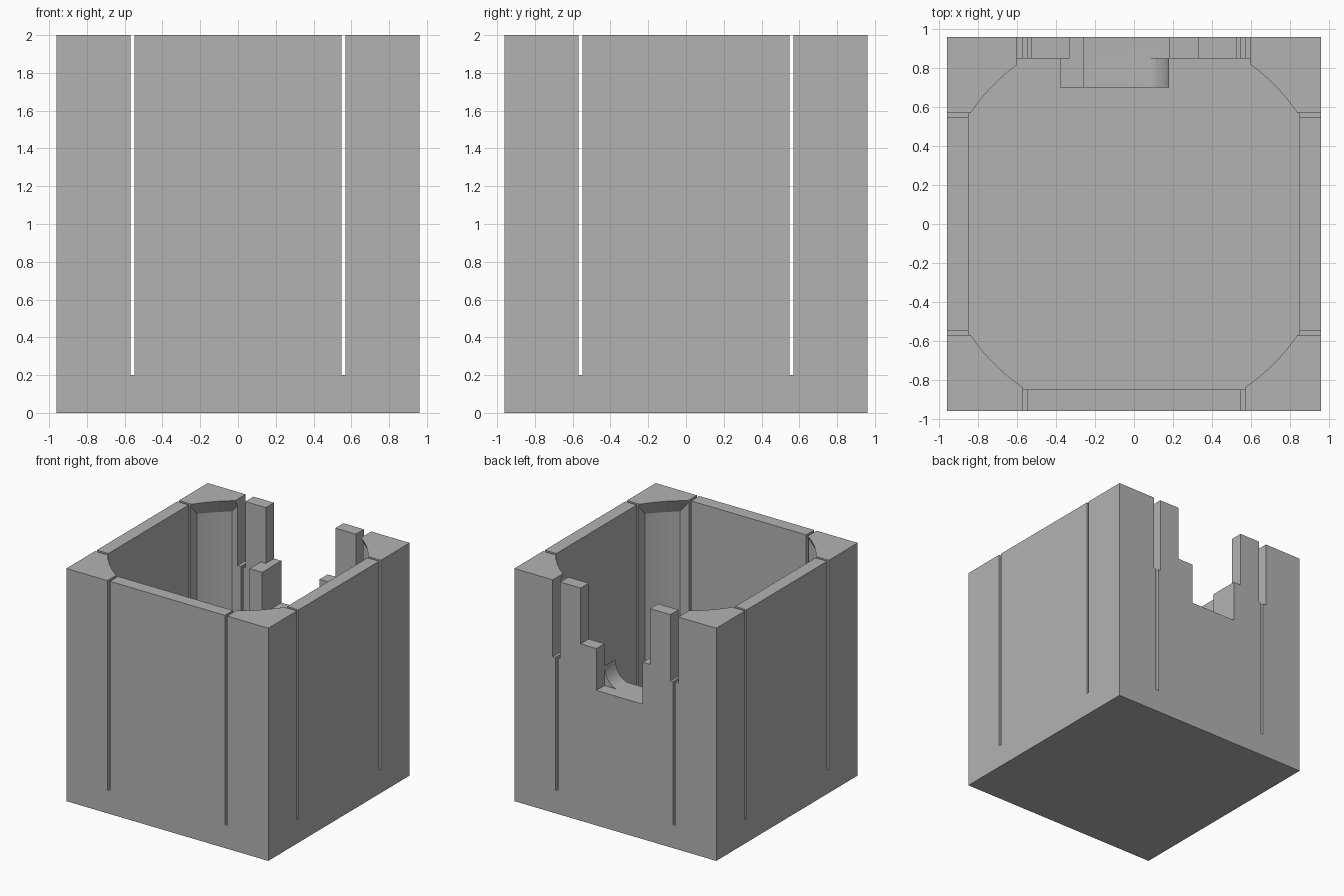
import bpy
import bmesh
import math
from mathutils import Vector

if "Cube" in bpy.data.objects:
    bpy.data.objects.remove(bpy.data.objects["Cube"], do_unlink=True)

HALF, INNER, HEIGHT, FLOOR = 0.96, 0.85, 2.0, 0.11
SLOT_IN, SLOT_OUT, SLOT_BASE = 0.547, 0.569, 0.2

grey = bpy.data.materials.new("matte_grey")
grey.use_nodes = True
grey.diffuse_color = (0.45, 0.45, 0.45, 1)
grey.node_tree.nodes["Principled BSDF"].inputs["Base Color"].default_value = grey.diffuse_color


def finish(name, bm):
    bmesh.ops.recalc_face_normals(bm, faces=bm.faces)
    mesh = bpy.data.meshes.new(name)
    bm.to_mesh(mesh)
    bm.free()
    mesh.materials.append(grey)
    obj = bpy.data.objects.new(name, mesh)
    bpy.context.collection.objects.link(obj)
    return obj


def prism(name, points, y0, y1):
    """Extrude an x-z outline along y."""
    bm = bmesh.new()
    face = bm.faces.new([bm.verts.new((x, y0, z)) for x, z in points])
    moved = bmesh.ops.extrude_face_region(bm, geom=[face])["geom"]
    verts = [v for v in moved if isinstance(v, bmesh.types.BMVert)]
    bmesh.ops.translate(bm, verts=verts, vec=Vector((0, y1 - y0, 0)))
    return finish(name, bm)


def box(name, x0, x1, y0, y1, z0, z1):
    return prism(name, [(x0, z0), (x1, z0), (x1, z1), (x0, z1)], y0, y1)


def lathe(name, profile, steps=128):
    """Stack rings of (radius, z) into a closed solid."""
    bm = bmesh.new()
    rings = [[bm.verts.new((r * math.cos(math.tau * i / steps),
                            r * math.sin(math.tau * i / steps), z))
              for i in range(steps)] for r, z in profile]
    for a, b in zip(rings, rings[1:]):
        for i in range(steps):
            j = (i + 1) % steps
            bm.faces.new((a[i], a[j], b[j], b[i]))
    bm.faces.new(rings[0])
    bm.faces.new(rings[-1])
    return finish(name, bm)


def combine(target, other, operation):
    """Apply a boolean and discard the helper."""
    mod = target.modifiers.new(operation.lower(), "BOOLEAN")
    mod.operation, mod.solver, mod.object = operation, "EXACT", other
    bpy.context.view_layer.objects.active = target
    bpy.ops.object.modifier_apply(modifier=mod.name)
    bpy.data.objects.remove(other, do_unlink=True)


# Outer shell
shell = box("slotted_container", -HALF, HALF, -HALF, HALF, 0, HEIGHT)

# Square cavity with rounded corners and an overhanging lip on each corner
cavity = box("cavity", -INNER, INNER, -INNER, INNER, FLOOR, 2.2)
combine(cavity, lathe("round_bore", [(1.073, 0), (1.073, 1.88), (1.014, 2.0), (1.014, 2.3)]),
        "INTERSECT")
combine(shell, cavity, "DIFFERENCE")

# Inner rest on the back wall, with a hollow curve at one end
curve = []
for i in range(13):
    a = math.pi / 2 * (1 - i / 12)
    curve.append((0.05 + 0.13 * math.sin(a), 1.16 + 0.17 * (1 - math.cos(a))))
outline = [(-0.38, 0.08), (0.18, 0.08)] + curve + [(-0.26, 1.16), (-0.26, 1.52), (-0.38, 1.52)]
combine(shell, prism("inner_rest", outline, 0.70, 0.88), "UNION")

# Stepped opening in the back wall
opening = [(-0.33, 2.2), (-0.33, 1.52), (-0.26, 1.52), (-0.26, 1.16),
           (0.18, 1.16), (0.18, 1.52), (0.33, 1.52), (0.33, 2.2)]
combine(shell, prism("back_opening", opening, INNER, 1.1), "DIFFERENCE")

# Narrow slots beside each corner, on all four walls
for side in (-1, 1):
    a, b = sorted((side * SLOT_IN, side * SLOT_OUT))
    combine(shell, box("slot_y", a, b, -1.1, 1.1, SLOT_BASE, 2.2), "DIFFERENCE")
    combine(shell, box("slot_x", -1.1, 1.1, a, b, SLOT_BASE, 2.2), "DIFFERENCE")

# Wider upper part of the two back slots
for x0, x1, base in ((-0.6, -0.525, 1.43), (0.525, 0.595, 1.34)):
    combine(shell, box("wide_slot", x0, x1, 0.75, 1.1, base, 2.2), "DIFFERENCE")

# Smooth the round surfaces, keep the edges crisp
for obj in bpy.context.selected_objects:
    obj.select_set(False)
shell.select_set(True)
bpy.context.view_layer.objects.active = shell
bpy.ops.object.shade_smooth_by_angle(angle=math.radians(20))
